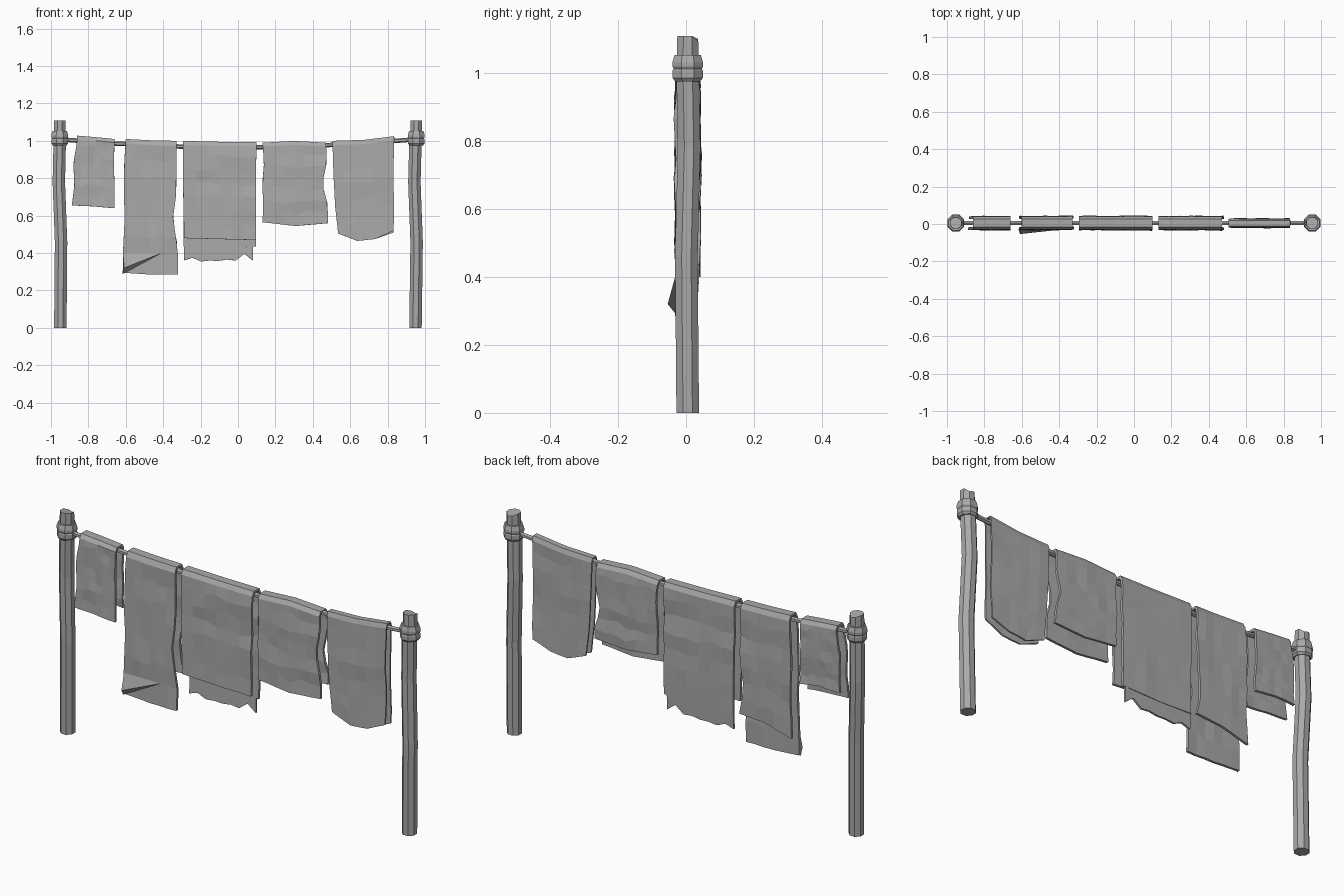
import bpy, bmesh, math, random
from mathutils import Vector

cube = bpy.data.objects.get("Cube")
if cube:
    bpy.data.objects.remove(cube, do_unlink=True)

grey = bpy.data.materials.new("plain_grey")
grey.use_nodes = True
grey.diffuse_color = (0.4, 0.4, 0.4, 1)
grey.node_tree.nodes["Principled BSDF"].inputs["Base Color"].default_value = (0.4, 0.4, 0.4, 1)


def finish(name, verts, faces, thickness=0):
    mesh = bpy.data.meshes.new(name)
    mesh.from_pydata(verts, [], faces)
    mesh.materials.append(grey)
    obj = bpy.data.objects.new(name, mesh)
    bpy.context.collection.objects.link(obj)
    if thickness:
        mod = obj.modifiers.new("thickness", 'SOLIDIFY')
        mod.thickness, mod.offset = thickness, -1
    return obj


def lerp_list(values, t):
    """Evenly spaced values sampled at t in 0..1."""
    f = min(max(t, 0), 1) * (len(values) - 1)
    i = min(int(f), len(values) - 2)
    return values[i] + (values[i + 1] - values[i]) * (f - i)


def tube(name, rings, sides, axis='Z'):
    """Sweep a polygon through (centre, radius) rings."""
    verts, faces = [], []
    for centre, r in rings:
        for k in range(sides):
            a = math.tau * (k + 0.5) / sides
            u, v = r * math.cos(a), r * math.sin(a)
            off = (u, v, 0) if axis == 'Z' else (0, u, v)
            verts.append(Vector(centre) + Vector(off))
    for j in range(len(rings) - 1):
        for k in range(sides):
            a, b = j * sides + k, j * sides + (k + 1) % sides
            faces.append((a, b, b + sides, a + sides))
    faces.append(tuple(reversed(range(sides))))
    faces.append(tuple(range(len(verts) - sides, len(verts))))
    return finish(name, verts, faces)


# Bent posts, each with a bound collar and a stump on top
MID = 0.005
for name, x, bend in (("right_post", -0.95, (0, 0.004, -0.008, -0.003)),
                      ("left_post", 0.949, (0, 0.006, -0.006, 0))):
    shaft = zip((0, 0.46, 0.78, 1.0), bend, (0, -0.004, 0.004, 0))
    tube(name, [((x + dx, MID + dy, z), 0.036) for z, dx, dy in shaft], 8)
    cx = math.copysign(0.953, x)
    collar = ((0.975, 0.04), (0.985, 0.048), (1.007, 0.048), (1.012, 0.045),
              (1.019, 0.049), (1.03, 0.049), (1.052, 0.042))
    tube(name + "_collar", [((cx, MID, z), r) for z, r in collar], 8)
    stump = tube(name + "_stump", [((cx, MID, z), r) for z, r in
                 ((1.04, 0.035), (1.085, 0.034), (1.108, 0.033))], 8)
    # chipped top
    stump.data.vertices[17].co.z -= 0.015
    stump.data.vertices[18].co.z -= 0.008

# Sagging line
tube("line", [((x, MID, 0.965 + 0.048 * x * x), 0.012)
              for x in (-0.94, -0.65, -0.32, 0, 0.32, 0.65, 0.94)], 6, 'X')


def cloth(name, left, right, top, front, back, half=0.036, seed=1, crease=0.005, thick=0.013):
    """Sheet folded over the line; edges listed from top to hem, hems from left to right of the front."""
    rng = random.Random(seed)
    cols, rows = 6, 7
    verts, faces = [], []
    # (side, drop) stations from the front hem, over the line, to the back hem
    stations = [(-1, 1 - i / rows) for i in range(rows)]
    stations += [(-0.95, 0.02), (-0.6, 0), (0.6, 0), (0.95, 0.02)]
    stations += [(1, (i + 1) / rows) for i in range(rows)]
    longest = 1 - min(front + back)
    for side, drop in stations:
        hem = front if side < 0 else back
        shift = rng.uniform(-crease, crease) if abs(side) == 1 else 0
        for c in range(cols + 1):
            t = c / cols
            ztop = lerp_list(top, t) - (0.012 if abs(side) == 0.95 else 0)
            z = ztop + (lerp_list(hem, t) - ztop) * drop
            d = (1 - z) / longest
            x0, x1 = lerp_list(left, d), lerp_list(right, d)
            y = MID + half * side
            if abs(side) == 1:
                y += shift * (0.4 + t) * 0.7 + rng.uniform(-0.5, 0.5) * crease
                if 0 < c < cols and 0 < drop < 1:
                    z += rng.uniform(-0.015, 0.015)
            verts.append((x0 + (x1 - x0) * t, y, z))
    n = cols + 1
    for r in range(len(stations) - 1):
        for c in range(cols):
            a = r * n + c
            faces.append((a, a + 1, a + n + 1, a + n))
    return finish(name, verts, faces, thick)


# Hanging cloths
cloth("small_towel", [-0.86, -0.88, -0.875, -0.89], [-0.66, -0.665, -0.66, -0.66],
      [1.028, 1.02, 1.01], [0.655, 0.65, 0.64], [0.7, 0.705, 0.69], seed=3)
cloth("long_sheet", [-0.6, -0.61, -0.61, -0.605, -0.615, -0.615],
      [-0.33, -0.33, -0.33, -0.35, -0.32, -0.322],
      [1.01, 1.003, 1.0], [0.295, 0.285, 0.285], [0.4, 0.44, 0.45], seed=5)
cloth("wide_sheet", [-0.295, -0.295, -0.29, -0.29], [0.1, 0.095, 0.095, 0.095],
      [1.0, 0.995, 0.993], [0.48, 0.475, 0.47], [0.435, 0.43, 0.435], seed=8)
cloth("medium_towel", [0.13, 0.14, 0.13, 0.135, 0.13], [0.47, 0.475, 0.45, 0.48, 0.48],
      [0.99, 1.0, 0.99], [0.565, 0.545, 0.56], [0.62, 0.6, 0.61], seed=11)
cloth("thin_sheet", [0.505, 0.51, 0.52, 0.54], [0.835, 0.83, 0.835, 0.83],
      [1.0, 1.005, 1.025], [0.505, 0.465, 0.475, 0.52], [0.505, 0.465, 0.475, 0.51],
      half=0.024, seed=14, crease=0.004, thick=0.008)

# Pulled-out corner of the long sheet
finish("sheet_corner_fold",
       [(-0.61, -0.054, 0.32), (-0.41, -0.032, 0.4), (-0.617, -0.028, 0.288), (-0.612, -0.03, 0.4)],
       [(0, 1, 3), (0, 2, 1), (0, 3, 2), (1, 2, 3)])

# Torn strip under the back hem of the wide sheet
tear = [0.36, 0.375, 0.355, 0.36, 0.358, 0.365, 0.36, 0.395, 0.36]
xs = [-0.29 + 0.37 * i / (len(tear) - 1) for i in range(len(tear))]
count = len(tear)
verts = [(x, 0.037, z) for x, z in zip(xs, tear)] + [(x, 0.039, 0.45) for x in xs]
finish("torn_hem", verts, [(i + 1, i, i + count, i + count + 1) for i in range(count - 1)], 0.01)
